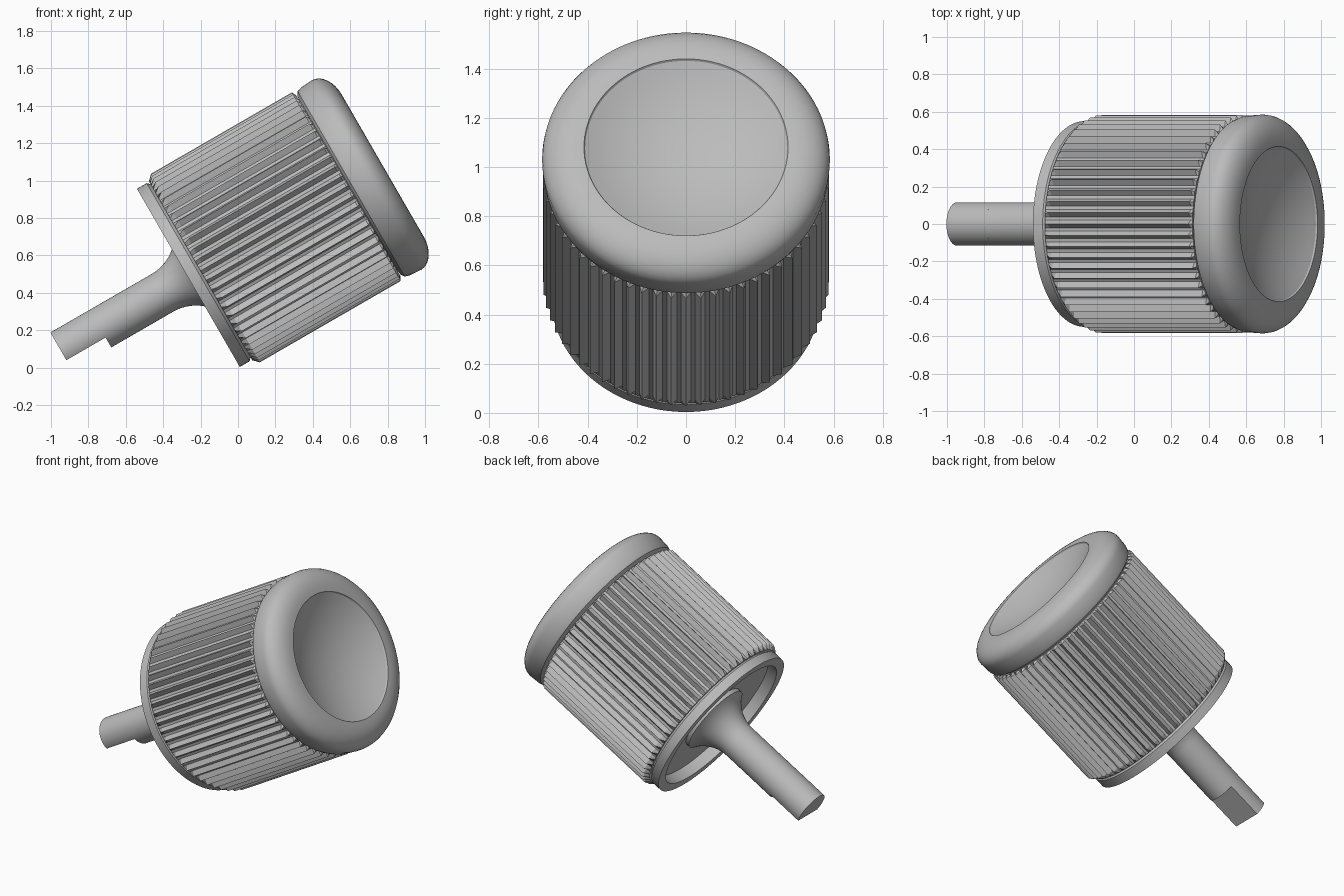
import bpy, bmesh, math

cube = bpy.data.objects.get("Cube")
if cube:
    bpy.data.objects.remove(cube, do_unlink=True)

grey = bpy.data.materials.new("satin_grey")
grey.use_nodes = True
COLOUR = (0.5, 0.5, 0.5, 1)
grey.diffuse_color = COLOUR
grey.node_tree.nodes["Principled BSDF"].inputs["Base Color"].default_value = COLOUR

TILT = math.radians(60)          # knob axis leans toward +x
ORIGIN = (-0.274, 0, 0.475)
TAU = 2 * math.pi


def finish(bm, name, angle=30):
    """Turn a bmesh built along local z into a tilted, shaded part."""
    bmesh.ops.remove_doubles(bm, verts=bm.verts, dist=1e-5)
    bmesh.ops.recalc_face_normals(bm, faces=bm.faces)
    mesh = bpy.data.meshes.new(name)
    bm.to_mesh(mesh)
    bm.free()
    mesh.materials.append(grey)
    ob = bpy.data.objects.new(name, mesh)
    bpy.context.collection.objects.link(ob)
    ob.location = ORIGIN
    ob.rotation_euler = (0, TILT, 0)
    bpy.ops.object.select_all(action="DESELECT")
    ob.select_set(True)
    bpy.context.view_layer.objects.active = ob
    bpy.ops.object.shade_smooth_by_angle(angle=math.radians(angle))
    return ob


def lathe(name, profile, closed=False, steps=96):
    """Spin (radius, height) points about local z."""
    bm = bmesh.new()
    pts = profile + profile[:1] if closed else profile
    verts = [bm.verts.new((r, 0, z)) for r, z in pts]
    edges = [bm.edges.new(pair) for pair in zip(verts, verts[1:])]
    bmesh.ops.spin(bm, geom=verts + edges, cent=(0, 0, 0), axis=(0, 0, 1),
                   angle=TAU, steps=steps, use_merge=True)
    return finish(bm, name)


def loft(name, rings, angle=30):
    """Bridge equal rings of points, capping both ends."""
    bm = bmesh.new()
    loops = [[bm.verts.new(p) for p in ring] for ring in rings]
    for low, high in zip(loops, loops[1:]):
        for i in range(len(low)):
            j = (i + 1) % len(low)
            bm.faces.new((low[i], low[j], high[j], high[i]))
    bm.faces.new(loops[0])
    bm.faces.new(loops[-1])
    return finish(bm, name, angle)


def arc(cr, cz, rad_r, rad_z, start, end, n=8):
    """Elliptical profile arc between two angles in degrees."""
    angles = [math.radians(start + (end - start) * i / n) for i in range(n + 1)]
    return [(cr + rad_r * math.cos(a), cz + rad_z * math.sin(a)) for a in angles]


# Hollow body with the plain collar at its open end
lathe("collar_shell", [(0.485, 0.01), (0.55, 0.01), (0.55, 0.07), (0.535, 0.085),
                       (0.535, 1.03), (0, 1.03), (0, 0.5), (0.485, 0.5)], closed=True)

# Knurled grip: pointed ridges with chamfered ends
TEETH, CREST, ROOT = 60, 0.582, 0.552


def knurl_ring(z, crest):
    ring = []
    for i in range(TEETH):
        for offset, r in ((0, crest), (0.35, ROOT), (0.65, ROOT)):
            a = TAU * (i + offset) / TEETH
            ring.append((r * math.cos(a), r * math.sin(a), z))
    return ring


def grip():
    bm = bmesh.new()
    rings = [knurl_ring(0.085, ROOT), knurl_ring(0.115, CREST),
             knurl_ring(0.985, CREST), knurl_ring(0.997, ROOT + 0.005)]
    # Close each end down to the inner body
    for k, z in ((0, 0.085), (len(rings), 0.997)):
        inner = [(x * 0.95, y * 0.95, z) for x, y, _ in rings[0]]
        rings.insert(0 if k == 0 else len(rings), inner)
    bm.free()
    return rings


grip_rings = grip()
loft("knurled_grip", grip_rings[1:-1], angle=15)

# Rounded cap with a shallow concave finger dish
DISH_R, DISH_DEPTH, FACE = 0.41, 0.10, 1.21
sphere = (DISH_R ** 2 + DISH_DEPTH ** 2) / (2 * DISH_DEPTH)
half = math.degrees(math.asin(DISH_R / sphere))
dish = arc(0, FACE - DISH_DEPTH - 0.008 + sphere, sphere, sphere, half - 90, -90, 10)
dish[-1] = (0, dish[-1][1])
lathe("cap", [(0, 1.0), (0.55, 1.0), (0.572, 1.015), (0.58, 1.04)]
      + arc(0.44, 1.11, 0.145, 0.1, 0, 90) + [(0.415, FACE)] + dish)

# Round shaft flaring into a hub inside the open end
flare = arc(0.116 + 0.243, -0.15, 0.243, 0.243, 180, 121, 10)
lathe("shaft_and_hub", [(0, -0.533), (0.116, -0.533)] + flare
      + [(flare[-1][0], 0.52), (0, 0.52)], steps=64)

# Flattened end of the shaft
FLAT = 0.055
cut = math.acos(FLAT / 0.116)
section = [cut + (TAU - 2 * cut) * i / 48 for i in range(49)]
loft("flatted_shaft_end", [[(0.116 * math.cos(a), 0.116 * math.sin(a), z)
                            for a in section] for z in (-0.775, -0.533)])
